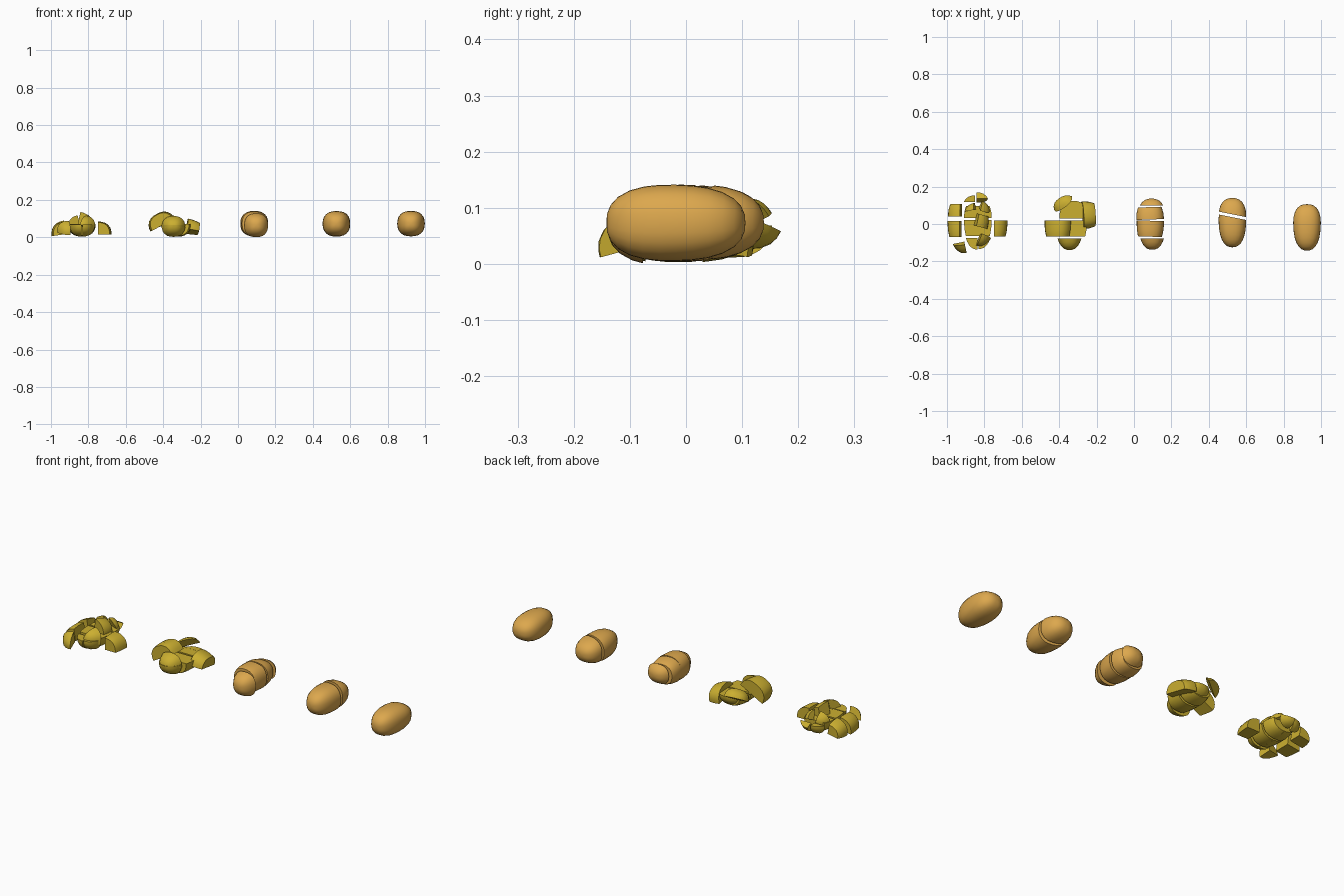
import bpy, bmesh, math
from mathutils import Vector, Euler

if "Cube" in bpy.data.objects:
    bpy.data.objects.remove(bpy.data.objects["Cube"])


def material(name, rgb):
    m = bpy.data.materials.new(name)
    m.diffuse_color = (*rgb, 1)
    m.use_nodes = True
    m.node_tree.nodes["Principled BSDF"].inputs["Base Color"].default_value = m.diffuse_color
    return m


SKIN = material("tan skin", (0.72, 0.39, 0.075))
FLESH = material("yellow flesh", (0.60, 0.43, 0.03))


def potato():
    """Whole potato lying along y: a superellipsoid, slightly narrower in front."""
    bm = bmesh.new()
    bmesh.ops.create_uvsphere(bm, u_segments=24, v_segments=14, radius=1)
    p = 2.45
    for v in bm.verts:
        n = Vector((v.co.x, v.co.z, -v.co.y))
        n /= sum(abs(c) ** p for c in n) ** (1 / p)
        y = n.y * 0.124
        v.co = (n.x * 0.073 * (1 + 0.8 * y), y, n.z * 0.068 * (1 - 0.3 * y))
    return bm


def piece(name, mat, centre, rot=(0, 0, 0), planes=()):
    """Cut a potato by planes (point, outward normal), turn it, centre its bounds."""
    bm = potato()
    for co, no in planes:
        geom = bm.verts[:] + bm.edges[:] + bm.faces[:]
        cut = bmesh.ops.bisect_plane(bm, geom=geom, dist=1e-5, plane_co=co,
                                     plane_no=no, clear_outer=True)
        edges = [e for e in cut["geom_cut"] if isinstance(e, bmesh.types.BMEdge)]
        bmesh.ops.contextual_create(bm, geom=edges)
    bmesh.ops.recalc_face_normals(bm, faces=bm.faces)
    # smooth skin, crisp cut edges
    for f in bm.faces:
        f.smooth = True
    for e in bm.edges:
        e.smooth = len(e.link_faces) == 2 and e.calc_face_angle(0) < math.radians(38)
    m = Euler([math.radians(a) for a in rot]).to_matrix().to_4x4()
    bm.transform(m)
    lo = Vector([min(v.co[i] for v in bm.verts) for i in range(3)])
    hi = Vector([max(v.co[i] for v in bm.verts) for i in range(3)])
    c = (lo + hi) / 2
    for v in bm.verts:
        v.co -= c
    me = bpy.data.meshes.new(name)
    bm.to_mesh(me)
    bm.free()
    me.materials.append(mat)
    ob = bpy.data.objects.new(name, me)
    ob.location = centre
    bpy.context.collection.objects.link(ob)


CUTS = [None, -0.063, 0.022, 0.088, None]   # slices: front cap, mid front, mid back, back cap


def chunk(s, sx=0, sz=0):
    """Planes for slice s, kept on side sx / sz (0 keeps both)."""
    pl = []
    if CUTS[s] is not None:
        pl.append(((0, CUTS[s], 0), (0, -1, 0)))
    if CUTS[s + 1] is not None:
        pl.append(((0, CUTS[s + 1], 0), (0, 1, 0)))
    if sx:
        pl.append(((0, 0, 0), (-sx, 0, 0)))
    if sz:
        pl.append(((0, 0, 0), (0, 0, -sz)))
    return pl


# Whole potato
piece("whole_potato", SKIN, (0.925, -0.018, 0.073))

# Potato in two halves
for nm, s, c in (("front", 1, (0.526, -0.037, 0.072)), ("back", -1, (0.527, 0.088, 0.074))):
    piece("half_potato_" + nm, SKIN, c, planes=[((0, 0.037, 0), (0.2 * s, s, 0))])

# Potato in four slices
for i, (c, r) in enumerate([((0.097, -0.107, 0.064), (0, 0, 0)),
                            ((0.088, -0.025, 0.073), (0, 0, -2)),
                            ((0.086, 0.057, 0.073), (0, 0, 2)),
                            ((0.094, 0.118, 0.076), (0, 0, 0))]):
    piece(f"slice_{i}", SKIN, c, r, chunk(i))

# Potato in eight chunks: (slice, top/bottom, centre, rotation)
EIGHT = [
    (0, -1, (-0.345, -0.109, 0.034), (0, 0, 0)),
    (0, 1, (-0.345, -0.107, 0.082), (0, 0, 0)),
    (1, -1, (-0.325, -0.025, 0.037), (0, 0, 0)),
    (1, 1, (-0.408, -0.025, 0.084), (0, -28, 0)),
    (2, -1, (-0.325, 0.062, 0.037), (0, 0, 0)),
    (2, 1, (-0.243, 0.047, 0.056), (-8, -10, -86)),
    (3, -1, (-0.32, 0.105, 0.045), (0, 0, 0)),
    (3, 1, (-0.380, 0.110, 0.085), (30, -15, 35)),
]
for i, (s, sz, c, r) in enumerate(EIGHT):
    piece(f"chunk_{i}", FLESH, c, r, chunk(s, 0, sz))

# Potato in sixteen chunks: (slice, left/right, top/bottom, centre, rotation)
SIXTEEN = [
    (0, -1, -1, (-0.867, -0.106, 0.036), (0, 0, 0)),
    (0, 1, -1, (-0.799, -0.103, 0.036), (0, 0, 0)),
    (0, -1, 1, (-0.932, -0.125, 0.050), (15, 0, 12)),
    (0, 1, 1, (-0.805, -0.085, 0.080), (-10, 10, -20)),
    (1, -1, -1, (-0.872, -0.022, 0.038), (0, 0, 0)),
    (1, 1, -1, (-0.798, -0.022, 0.038), (0, 0, 0)),
    (1, -1, 1, (-0.960, -0.026, 0.045), (0, -8, 0)),
    (1, 1, 1, (-0.713, -0.023, 0.050), (0, 0, 0)),
    (2, -1, -1, (-0.872, 0.064, 0.038), (0, 0, 0)),
    (2, 1, -1, (-0.798, 0.064, 0.038), (0, 0, 0)),
    (2, -1, 1, (-0.957, 0.073, 0.050), (0, -10, 0)),
    (2, 1, 1, (-0.817, 0.015, 0.095), (0, 12, -15)),
    (3, -1, -1, (-0.880, 0.135, 0.042), (0, 0, 0)),
    (3, 1, -1, (-0.812, 0.142, 0.050), (-25, 0, 0)),
    (3, -1, 1, (-0.875, 0.090, 0.085), (0, -15, 10)),
    (3, 1, 1, (-0.800, 0.092, 0.085), (20, 15, -20)),
]
for i, (s, sx, sz, c, r) in enumerate(SIXTEEN):
    piece(f"wedge_{i}", FLESH, c, r, chunk(s, sx, sz))
